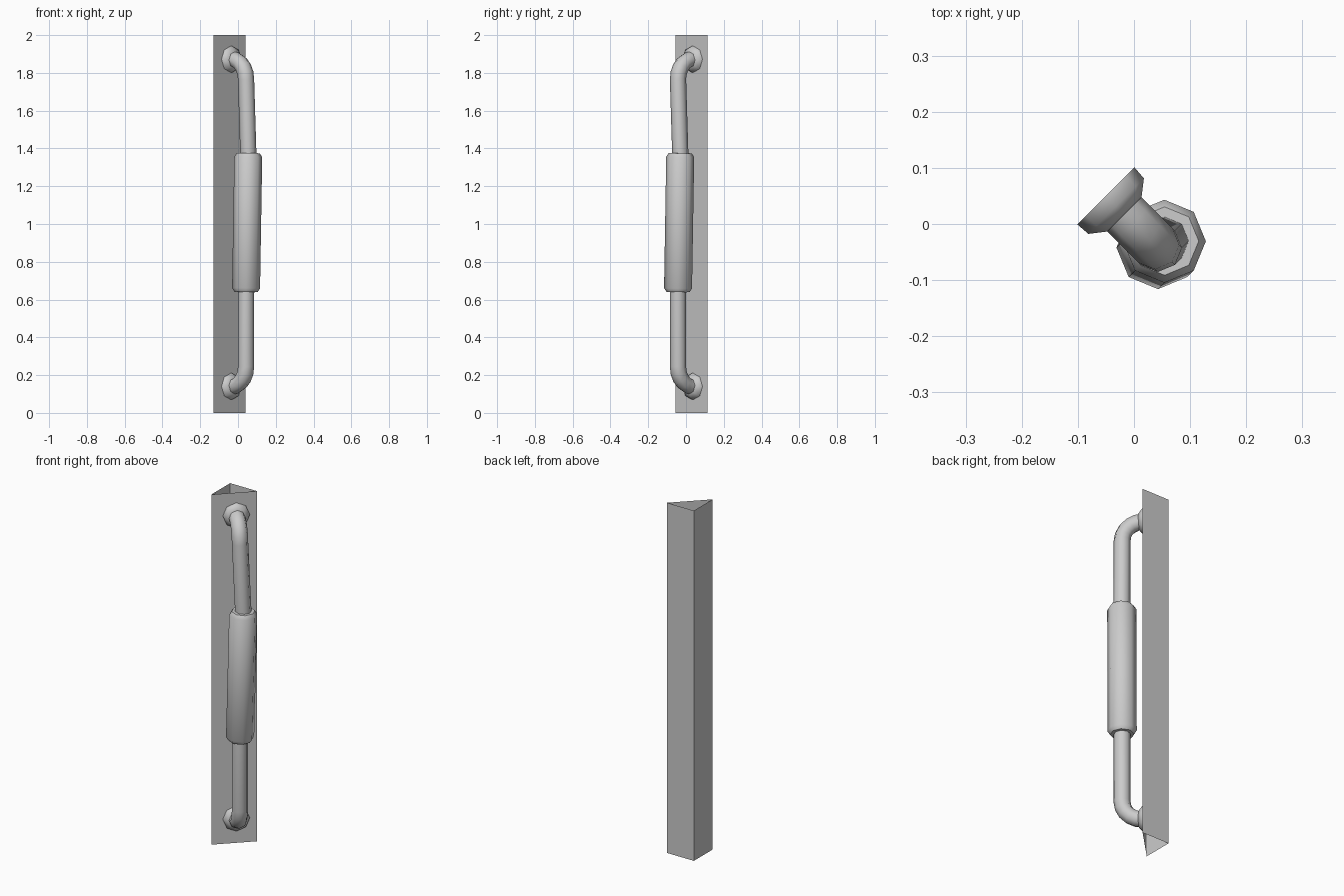
import bpy, bmesh, math
from mathutils import Vector

if "Cube" in bpy.data.objects:
    bpy.data.objects.remove(bpy.data.objects["Cube"], do_unlink=True)

SIDES = 8
ALONG = Vector((1, 1, 0)).normalized()    # across the mounting wall
OUT = Vector((1, -1, 0)).normalized()     # away from the mounting wall

grey = bpy.data.materials.new("light_grey")
grey.use_nodes = True
grey.diffuse_color = (0.6, 0.6, 0.6, 1)
grey.node_tree.nodes["Principled BSDF"].inputs["Base Color"].default_value = (0.6, 0.6, 0.6, 1)


def place(u, n, z):
    return ALONG * u + OUT * n + Vector((0, 0, z))


def finish(bm, name, smooth=None):
    mesh = bpy.data.meshes.new(name)
    bm.to_mesh(mesh)
    bm.free()
    mesh.materials.append(grey)
    obj = bpy.data.objects.new(name, mesh)
    bpy.context.collection.objects.link(obj)
    if smooth:
        bpy.ops.object.select_all(action='DESELECT')
        obj.select_set(True)
        bpy.context.view_layer.objects.active = obj
        bpy.ops.object.shade_smooth_by_angle(angle=math.radians(smooth))
    return obj


def sweep(name, path, radii, smooth):
    """Octagonal tube along a path, with one radius per point and closed ends."""
    bm = bmesh.new()
    rings = []
    for i, p in enumerate(path):
        t = (path[min(i + 1, len(path) - 1)] - path[max(i - 1, 0)]).normalized()
        a = (ALONG - t * ALONG.dot(t)).normalized()
        b = t.cross(a)
        angles = [2 * math.pi * k / SIDES for k in range(SIDES)]
        rings.append([bm.verts.new(p + (a * math.cos(s) + b * math.sin(s)) * radii[i])
                      for s in angles])
    for lo, hi in zip(rings, rings[1:]):
        for k in range(SIDES):
            j = (k + 1) % SIDES
            bm.faces.new((lo[k], lo[j], hi[j], hi[k]))
    bm.faces.new(rings[0][::-1])
    bm.faces.new(rings[-1])
    bmesh.ops.recalc_face_normals(bm, faces=bm.faces)
    return finish(bm, name, smooth)


# Triangular post, open at both ends
bm = bmesh.new()
corners = [(-0.13, -0.055), (0.04, 0.115), (-0.13, 0.115)]
low = [bm.verts.new((x, y, 0)) for x, y in corners]
high = [bm.verts.new((x, y, 2)) for x, y in corners]
for k in range(3):
    j = (k + 1) % 3
    bm.faces.new((low[k], low[j], high[j], high[k]))
finish(bm, "post")

# Bar with a quarter bend at each end
LOW, HIGH, BEND, REACH = 0.14, 1.872, 0.105, 0.06


def bend(z, sign):
    steps = [math.pi / 2 * k / 5 for k in range(6)]
    return [place(0, REACH - BEND + BEND * math.sin(s), z + sign * BEND * (1 - math.cos(s)))
            for s in steps]


bar_path = bend(LOW, 1)
bar_path += [place(0, REACH, 0.64), place(0.017, REACH, 1.375)]
bar_path += bend(HIGH, -1)[::-1]
sweep("bar", bar_path, [0.043] * len(bar_path), 50)

# Thick grip sleeve with chamfered ends
start, end = place(0, REACH, 0.64), place(0.017, REACH, 1.375)
sweep("grip", [start.lerp(end, f) for f in (0, 0.027, 0.973, 1)],
      [0.061, 0.074, 0.074, 0.061], 50)

# Mounting flanges
for name, z in (("lower_flange", LOW), ("upper_flange", HIGH)):
    sweep(name, [place(0, n, z) for n in (-0.071, -0.045, -0.024)],
          [0.072, 0.07, 0.043], 50)
